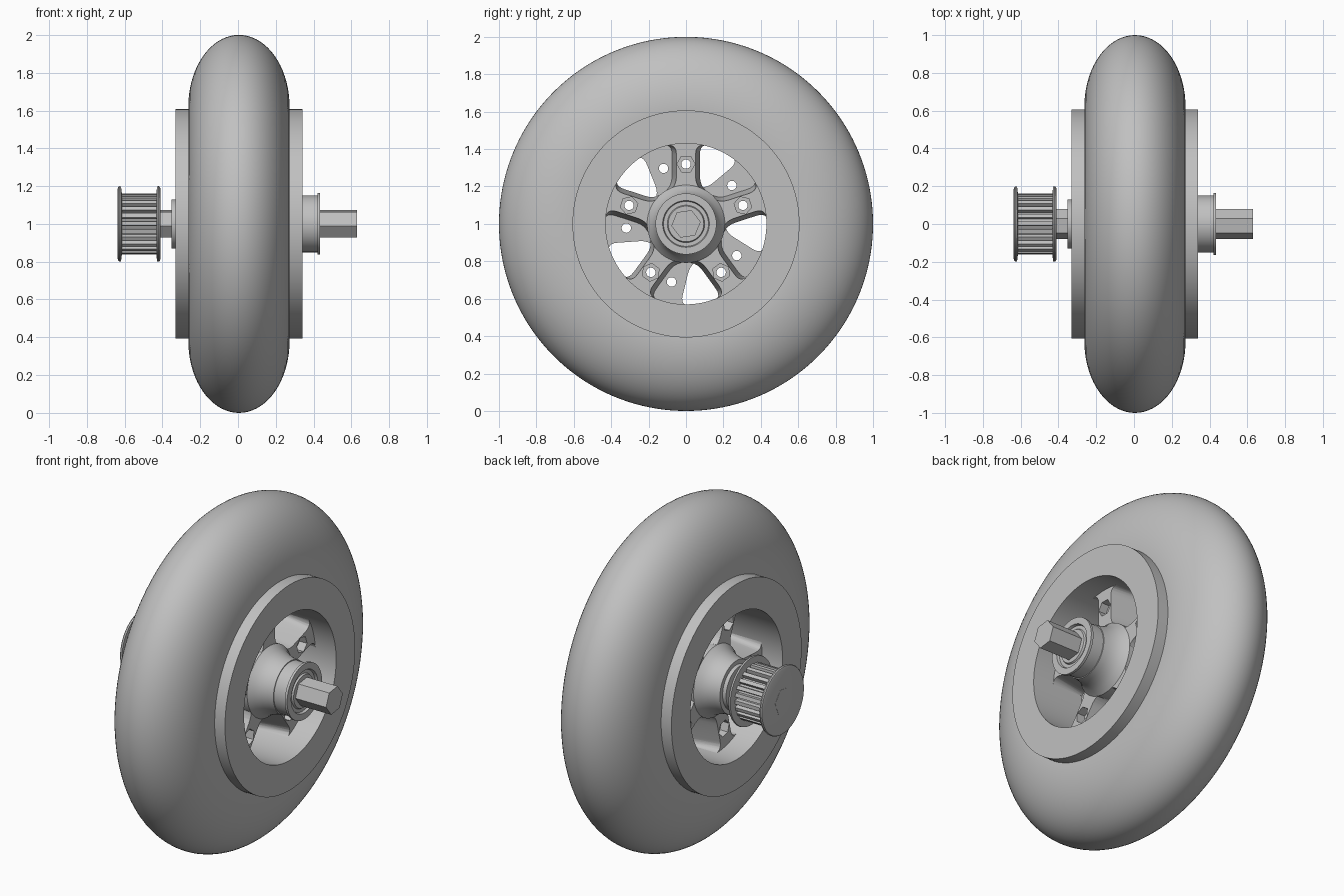
import bpy, bmesh
from math import sin, cos, pi, radians
from mathutils import Vector

cube = bpy.data.objects.get("Cube")
if cube:
    bpy.data.objects.remove(cube, do_unlink=True)

CENTRE = Vector((0.005, 0, 1))
BORE = 0.43
SPOKES = 5

grey = bpy.data.materials.new("plain grey")
grey.use_nodes = True
grey.diffuse_color = (0.53, 0.53, 0.53, 1)
grey.node_tree.nodes["Principled BSDF"].inputs["Base Color"].default_value = grey.diffuse_color


def finish(name, bm):
    """Turn a bmesh into a shaded object on the axle line."""
    bmesh.ops.remove_doubles(bm, verts=bm.verts, dist=1e-5)
    bmesh.ops.recalc_face_normals(bm, faces=bm.faces)
    mesh = bpy.data.meshes.new(name)
    bm.to_mesh(mesh)
    bm.free()
    mesh.materials.append(grey)
    mesh.shade_smooth()
    mesh.set_sharp_from_angle(angle=radians(30))
    obj = bpy.data.objects.new(name, mesh)
    obj.location = CENTRE
    bpy.context.collection.objects.link(obj)
    return obj


def lathe(name, profile, segments=96):
    """Spin a closed (x, radius) profile around the x axis."""
    bm = bmesh.new()
    rings = []
    for i in range(segments):
        a = 2 * pi * i / segments
        rings.append([bm.verts.new((x, r * cos(a), r * sin(a))) for x, r in profile])
    count = len(profile)
    for i in range(segments):
        here, there = rings[i], rings[(i + 1) % segments]
        for j in range(count):
            k = (j + 1) % count
            bm.faces.new((here[j], here[k], there[k], there[j]))
    return finish(name, bm)


def prism(bm, x0, x1, poly0, poly1=None):
    """Join two (y, z) outlines along x."""
    a = [bm.verts.new((x0, *p)) for p in poly0]
    b = [bm.verts.new((x1, *p)) for p in (poly1 or poly0)]
    bm.faces.new(a)
    bm.faces.new(b[::-1])
    for i in range(len(a)):
        j = (i + 1) % len(a)
        bm.faces.new((a[i], b[i], b[j], a[j]))


def ngon(sides, radius, turn=0.0, centre=(0, 0)):
    return [(centre[0] + radius * cos(turn + 2 * pi * i / sides),
             centre[1] + radius * sin(turn + 2 * pi * i / sides)) for i in range(sides)]


def rounded(points, cut, steps=5):
    """Replace every corner with a small curve."""
    out = []
    for i, p in enumerate(points):
        ends = []
        for q in (points[i - 1], points[(i + 1) % len(points)]):
            d = q - p
            ends.append(p + d.normalized() * min(cut, d.length * 0.45))
        for s in range(steps + 1):
            t = s / steps
            out.append(ends[0] * (1 - t) ** 2 + p * 2 * t * (1 - t) + ends[1] * t * t)
    return out


def window(angle, offset):
    """Outline of the gap between two spokes of half width offset."""
    h = pi / SPOKES
    along = Vector((cos(h), sin(h)))
    side = Vector((sin(h), -cos(h)))
    inner, outer = along * 0.2 + side * offset, along * 0.425 + side * offset
    spread = 0.27
    arc = [Vector((cos(a), sin(a))) * (BORE + 0.01) for a in (spread, 0, -spread)]
    flip = lambda v: Vector((v.x, -v.y))
    points = rounded([inner, outer, *arc, flip(outer), flip(inner)], 0.055)
    return [(v.x * cos(angle) - v.y * sin(angle), v.x * sin(angle) + v.y * cos(angle))
            for v in points]


def spoke_half(name, side, phase):
    """One set of five drafted spokes, with bolt holes and nut pockets."""
    face = 0.2 * side
    web = lathe(name, [(0, 0.1), (face, 0.1), (face, BORE + 0.02), (0, BORE + 0.02)])
    bm = bmesh.new()
    pockets = bmesh.new()
    for k in range(SPOKES):
        a = phase + 2 * pi * k / SPOKES
        gap = a + pi / SPOKES
        prism(bm, -0.01 * side, face + 0.01 * side, window(gap, 0.076), window(gap, 0.05))
        bolt = (0.32 * cos(a), 0.32 * sin(a))
        prism(bm, -0.01 * side, face + 0.01 * side, ngon(20, 0.025, 0, bolt))
        prism(pockets, face - 0.05 * side, face + 0.01 * side, ngon(6, 0.048, a + pi / 6, bolt))
    cutters = [finish("window_cutter", bm), finish("pocket_cutter", pockets)]
    for cutter in cutters:
        cutter.hide_render = True
        mod = web.modifiers.new("cut", "BOOLEAN")
        mod.operation = "DIFFERENCE"
        mod.solver = "EXACT"
        mod.object = cutter
    graph = bpy.context.evaluated_depsgraph_get()
    mesh = bpy.data.meshes.new_from_object(web.evaluated_get(graph))
    web.modifiers.clear()
    web.data = mesh
    mesh.shade_smooth()
    mesh.set_sharp_from_angle(angle=radians(30))
    for cutter in cutters:
        bpy.data.objects.remove(cutter, do_unlink=True)


# Tyre with an oval section, and the rim ring that carries it
tyre = [(0.268 * cos(t), 0.62 + 0.38 * sin(t))
        for t in (radians(-30 + 240 * i / 48) for i in range(49))]
lathe("tyre", tyre, 160)
lathe("rim", [(-0.335, BORE), (0.335, BORE), (0.335, 0.607), (-0.335, 0.607)], 128)

# Two spoke sets, one turned against the other
spoke_half("left_spokes", 1, radians(90))
spoke_half("right_spokes", -1, radians(112))

# Hub flaring from the bearing seats to the spokes
flare = [(0.335, 0.155), (0.3, 0.158), (0.265, 0.167), (0.23, 0.183), (0.2, 0.208)]
hub = flare + [(-x, r) for x, r in reversed(flare)]
lathe("hub", hub + [(-0.335, 0.09), (0.335, 0.09)])

# Bearings, each with a recessed ring around the shaft
lathe("left_bearing", [(0.3, 0.05), (0.425, 0.05), (0.425, 0.095), (0.415, 0.1),
                       (0.415, 0.12), (0.43, 0.125), (0.43, 0.163), (0.415, 0.163),
                       (0.415, 0.15), (0.3, 0.15)])
lathe("right_bearing", [(-0.3, 0.05), (-0.358, 0.05), (-0.358, 0.13), (-0.3, 0.13)])

# Hexagonal shaft
bm = bmesh.new()
prism(bm, -0.643, 0.625, ngon(6, 0.079, radians(8)))
finish("hex_shaft", bm)

# Toothed pulley between two flanges
TEETH = 24
outline = []
for k in range(TEETH):
    for step, r in ((-0.3, 0.162), (0.2, 0.162), (0.3, 0.138), (0.6, 0.138)):
        a = 2 * pi * (k + step) / TEETH
        outline.append((r * cos(a), r * sin(a)))
bm = bmesh.new()
prism(bm, -0.63, -0.425, outline)
finish("pulley_teeth", bm)
for name, x, side in (("outer_flange", -0.642, 1), ("inner_flange", -0.415, -1)):
    lathe(name, [(x, 0.04), (x, 0.185), (x + 0.004 * side, 0.196), (x + 0.01 * side, 0.2),
                 (x + 0.018 * side, 0.198), (x + 0.022 * side, 0.165), (x + 0.022 * side, 0.04)], 64)
